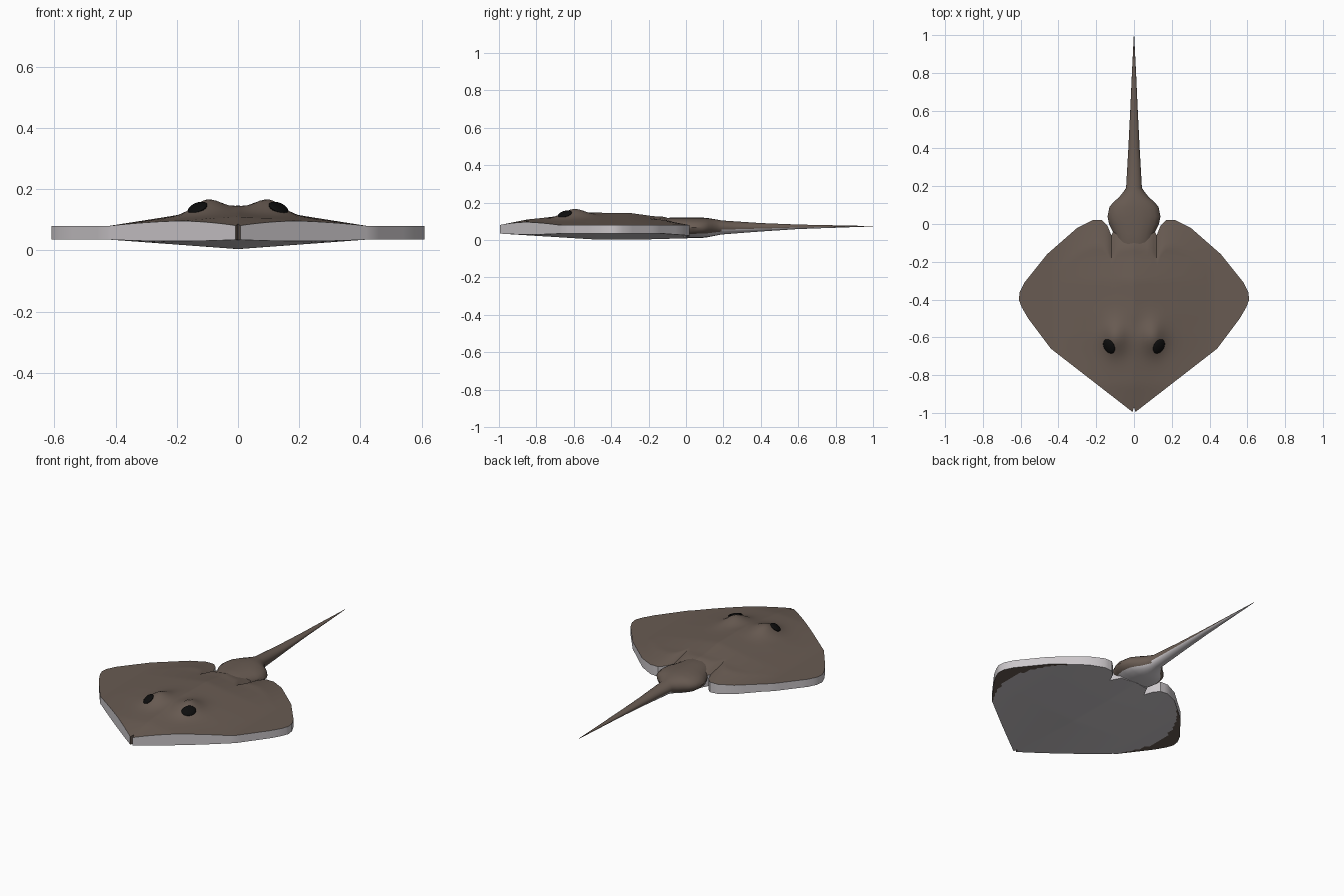
import bpy, bmesh, math
from mathutils import Vector, Matrix

if "Cube" in bpy.data.objects:
    bpy.data.objects.remove(bpy.data.objects["Cube"])


def material(name, rgb):
    m = bpy.data.materials.new(name)
    m.diffuse_color = (*rgb, 1)
    m.use_nodes = True
    m.node_tree.nodes["Principled BSDF"].inputs["Base Color"].default_value = m.diffuse_color
    return m


BROWN = material("brown skin", (0.14, 0.105, 0.085))
PALE = material("pale belly", (0.6, 0.57, 0.59))
BLACK = material("black eye", (0.004, 0.004, 0.004))


def lerp(points, t):
    """Piecewise linear lookup."""
    if t <= points[0][0]:
        return points[0][1]
    for (a, b), (c, d) in zip(points, points[1:]):
        if t <= c:
            return b + (d - b) * (t - a) / (c - a)
    return points[-1][1]


def finish(bm, name, mats, angle=40):
    bmesh.ops.remove_doubles(bm, verts=bm.verts, dist=1e-5)
    bmesh.ops.recalc_face_normals(bm, faces=bm.faces)
    me = bpy.data.meshes.new(name)
    bm.to_mesh(me)
    bm.free()
    for m in mats:
        me.materials.append(m)
    ob = bpy.data.objects.new(name, me)
    bpy.context.collection.objects.link(ob)
    bpy.ops.object.select_all(action='DESELECT')
    ob.select_set(True)
    bpy.context.view_layer.objects.active = ob
    bpy.ops.object.shade_smooth_by_angle(angle=math.radians(angle))
    return ob


# Disc outline (y against |x|) and height along the spine (z against y)
FRONT = [(0, -0.97), (0.008, -0.995), (0.44, -0.66), (0.56, -0.5), (0.595, -0.44), (0.61, -0.4)]
BACK = [(0, 0.02), (0.09, 0.0), (0.12, -0.06), (0.14, -0.01), (0.17, 0.02), (0.22, 0.02),
        (0.3, -0.02), (0.46, -0.16), (0.58, -0.31), (0.605, -0.36), (0.61, -0.4)]
RIDGE = [(-1, 0.08), (-0.85, 0.11), (-0.7, 0.125), (-0.6, 0.138), (-0.48, 0.146),
         (-0.3, 0.145), (-0.17, 0.127), (0.1, 0.12)]
KEEL = [(-1, 0.0), (-0.5, 0.031), (-0.2, 0.031), (0.05, 0.024)]


def top_z(x, y):
    ax = abs(x)
    slope = max(0, 1 - ax / 0.42)
    edge = min(1, max(0, lerp(BACK, ax) - y) / 0.14)
    z = 0.08 + (lerp(RIDGE, y) - 0.08) * slope * edge
    for s in (-1, 1):  # brow bumps
        z += 0.042 * math.exp(-((x - s * 0.1) / 0.063) ** 2 - ((y + 0.6) / 0.085) ** 2)
    return z


def bottom_z(x, y):
    return 0.035 - lerp(KEEL, y) * max(0, 1 - abs(x) / 0.42)


# Body disc: top and bottom sheets joined by a pale rim
half = [0.008, 0.03, 0.05, 0.07, 0.09, 0.105, 0.12, 0.13, 0.14, 0.155, 0.17, 0.195, 0.22, 0.26, 0.3,
        0.34, 0.38, 0.42, 0.44, 0.46, 0.48, 0.5, 0.52, 0.54, 0.56, 0.58, 0.595, 0.605, 0.61]
xs = [-x for x in reversed(half)] + [0] + half
ROWS = 44
bm = bmesh.new()
sheets = []
for height in (top_z, bottom_z):
    grid = []
    for x in xs:
        y0, y1 = lerp(FRONT, abs(x)), lerp(BACK, abs(x))
        ys = [y0 + (y1 - y0) * j / ROWS for j in range(ROWS + 1)]
        grid.append([bm.verts.new((x, y, height(x, y))) for y in ys])
    sheets.append(grid)
top, bottom = sheets
for i in range(len(xs) - 1):
    for j in range(ROWS):
        bm.faces.new((top[i][j], top[i + 1][j], top[i + 1][j + 1], top[i][j + 1]))
        f = bm.faces.new((bottom[i][j], bottom[i][j + 1], bottom[i + 1][j + 1], bottom[i + 1][j]))
        c = f.calc_center_median()
        # brown crescents under the wing tips
        f.material_index = 0 if abs(c.x) > 0.52 - 1.4 * (c.y + 0.41) ** 2 else 1
    for j in (0, ROWS):
        f = bm.faces.new((top[i][j], bottom[i][j], bottom[i + 1][j], top[i + 1][j]))
        f.material_index = 0 if j == 0 and abs(xs[i] + xs[i + 1]) < 0.01 else 1
# close the wing tips, where each end column collapses to one edge
finish(bm, "body_disc", (BROWN, PALE))

# Tail with pelvic fins: y, half width, top, bottom
STATIONS = [(-0.2, 0.07, 0.10, 0.03), (-0.12, 0.095, 0.118, 0.014), (-0.05, 0.108, 0.121, 0.011),
            (0.0, 0.132, 0.121, 0.011), (0.04, 0.14, 0.121, 0.011), (0.09, 0.13, 0.12, 0.012),
            (0.12, 0.105, 0.117, 0.016), (0.14, 0.08, 0.114, 0.02), (0.165, 0.06, 0.11, 0.025),
            (0.19, 0.042, 0.105, 0.03), (0.4, 0.03, 0.091, 0.046), (0.6, 0.02, 0.083, 0.059),
            (0.8, 0.011, 0.079, 0.066), (1.0, 0.001, 0.075, 0.073)]
SIDES = 20
bm = bmesh.new()
rings = []
for y, w, zt, zb in STATIONS:
    ring = []
    for k in range(SIDES):
        a = 2 * math.pi * k / SIDES
        ring.append(bm.verts.new((w * math.cos(a), y, (zt + zb) / 2 + (zt - zb) / 2 * math.sin(a))))
    rings.append(ring)
for r, (a, b) in enumerate(zip(rings, rings[1:])):
    for k in range(SIDES):
        n = (k + 1) % SIDES
        f = bm.faces.new((a[k], a[n], b[n], b[k]))
        down = -math.sin(2 * math.pi * (k + 0.5) / SIDES)
        f.material_index = 1 if down > (0.6 if STATIONS[r][0] < 0.18 else 0.2) else 0
bm.faces.new(rings[0])
bm.faces.new(rings[-1])
finish(bm, "tail", (BROWN, PALE))

# Eyes: flattened ovals lying on the outer slope of the brows
for side, label in ((-1, "left"), (1, "right")):
    x, y, d = side * 0.132, -0.648, 0.01
    dx = (top_z(x + d, y) - top_z(x - d, y)) / (2 * d)
    dy = (top_z(x, y + d) - top_z(x, y - d)) / (2 * d)
    n = Vector((-dx, -dy, 1)).normalized()
    long = Vector((side * 0.42, 0.9, 0))
    long = (long - n * long.dot(n)).normalized()
    rot = Matrix((long.cross(n), long, n)).transposed().to_4x4()
    bm = bmesh.new()
    bmesh.ops.create_uvsphere(bm, u_segments=20, v_segments=10, radius=1)
    bm.transform(Matrix.Translation((x, y, top_z(x, y))) @ rot @ Matrix.Diagonal((0.032, 0.041, 0.011, 1)))
    finish(bm, label + "_eye", (BLACK,))
